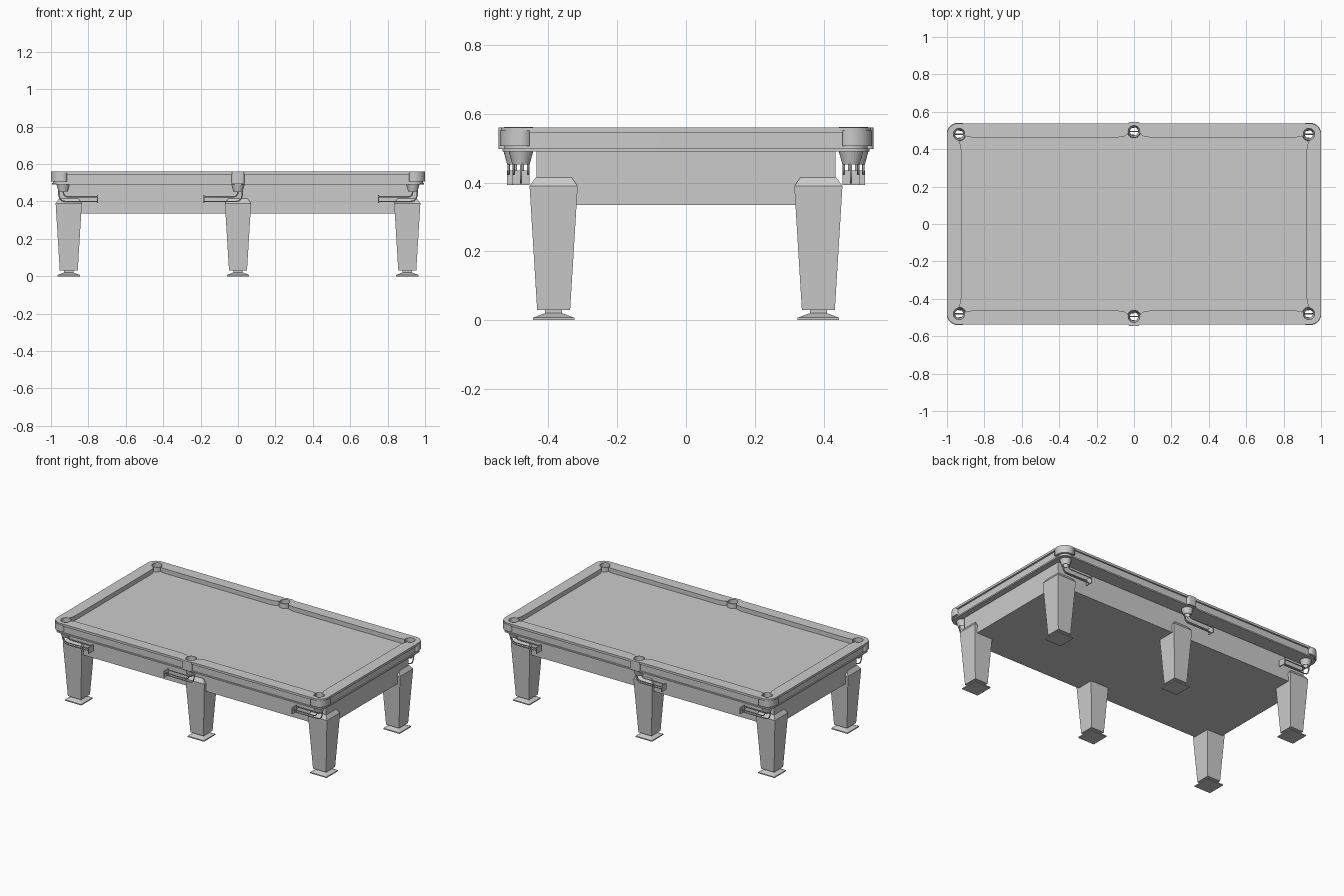
import bpy, bmesh, math

if "Cube" in bpy.data.objects:
    bpy.data.objects.remove(bpy.data.objects["Cube"])

QUADS = [(1, 1), (-1, 1), (-1, -1), (1, -1)]
CORNER, SIDE, HOLE = (0.935, 0.48), (0, 0.495), 0.031


def add_mesh(name, bm, smooth=False):
    bmesh.ops.recalc_face_normals(bm, faces=bm.faces)
    me = bpy.data.meshes.new(name)
    bm.to_mesh(me)
    bm.free()
    ob = bpy.data.objects.new(name, me)
    bpy.context.collection.objects.link(ob)
    if smooth:
        me.shade_smooth()
    return ob


def arc(cx, cy, r, a0, a1, n=12):
    return [(cx + r * math.cos(math.radians(a0 + (a1 - a0) * i / n)),
             cy + r * math.sin(math.radians(a0 + (a1 - a0) * i / n))) for i in range(n + 1)]


def curve_object(name, paths, cyclic, make2d=False, extrude=0, bevel=0, z=0):
    cu = bpy.data.curves.new(name, 'CURVE')
    cu.dimensions = '2D' if make2d else '3D'
    if make2d:
        cu.fill_mode = 'BOTH'
    cu.extrude, cu.bevel_depth, cu.bevel_resolution = extrude, bevel, 2
    cu.use_fill_caps = bevel > 0
    for path in paths:
        sp = cu.splines.new('POLY')
        sp.points.add(len(path) - 1)
        for p, co in zip(sp.points, path):
            p.co = (co[0], co[1], co[2] if len(co) > 2 else 0, 1)
        sp.use_cyclic_u = cyclic
    tmp = bpy.data.objects.new(name + "_curve", cu)
    bpy.context.collection.objects.link(tmp)
    bpy.context.view_layer.update()
    me = bpy.data.meshes.new_from_object(tmp.evaluated_get(bpy.context.evaluated_depsgraph_get()))
    bpy.data.objects.remove(tmp)
    ob = bpy.data.objects.new(name, me)
    ob.location.z = z
    bpy.context.collection.objects.link(ob)
    return ob


def plate(name, loops, z0, z1):
    return curve_object(name, loops, True, True, (z1 - z0) / 2, 0, (z0 + z1) / 2)


def rounded(w, h, r):
    pts = []
    for i, (sx, sy) in enumerate(QUADS):
        pts += arc(sx * (w - r), sy * (h - r), r, 90 * i, 90 * i + 90)
    return pts


def loft(name, profile, sides, cx, cy, smooth=False, caps=True):
    # stack of rings (z, radius); four sides gives an upright square section
    bm = bmesh.new()
    k, off = (math.sqrt(2), math.pi / 4) if sides == 4 else (1, 0)
    rings = [[bm.verts.new((cx + k * r * math.cos(off + 2 * math.pi * i / sides),
                            cy + k * r * math.sin(off + 2 * math.pi * i / sides), z))
              for i in range(sides)] for z, r in profile]
    for a, b in zip(rings, rings[1:]):
        for i in range(sides):
            j = (i + 1) % sides
            bm.faces.new((a[i], a[j], b[j], b[i]))
    if caps:
        bm.faces.new(rings[0])
        bm.faces.new(rings[-1])
    return add_mesh(name, bm, smooth)


def box(name, x0, x1, y0, y1, z0, z1):
    bm = bmesh.new()
    bmesh.ops.create_cube(bm, size=1)
    for v in bm.verts:
        v.co = ((x0 + x1) / 2 + v.co.x * (x1 - x0), (y0 + y1) / 2 + v.co.y * (y1 - y0),
                (z0 + z1) / 2 + v.co.z * (z1 - z0))
    return add_mesh(name, bm)


# cushion outline: one quarter, mirrored round, with pocket mouths
quarter = arc(*SIDE, HOLE, 90, -8, 8)
quarter += [(0.038, 0.478), (0.052, 0.469), (0.085, 0.463), (0.865, 0.463), (0.892, 0.467), (0.906, 0.474)]
quarter += arc(*CORNER, HOLE, 165, -75, 14)
quarter += [(0.932, 0.438), (0.926, 0.42), (0.923, 0.395), (0.923, 0)]
inner = []
for i, (sx, sy) in enumerate([(1, 1), (1, -1), (-1, -1), (-1, 1)]):
    q = [(x * sx, y * sy) for x, y in quarter]
    q = q[::-1] if i % 2 else q
    inner += q[1:]

pockets = [(CORNER[0] * sx, CORNER[1] * sy) for sx, sy in QUADS] + [(0, SIDE[1]), (0, -SIDE[1])]
holes = [arc(x, y, HOLE, 0, 345, 23) for x, y in pockets]

# table top layers
plate("rail_cap", [rounded(1.0, 0.538, 0.06), inner], 0.545, 0.56)
plate("cushion_rail", [rounded(0.988, 0.528, 0.05), inner], 0.53, 0.545)
plate("playing_bed", [rounded(0.988, 0.528, 0.05)] + holes, 0.499, 0.53)
plate("lower_trim", [rounded(0.994, 0.534, 0.055)] + holes, 0.49, 0.499)

# cabinet
box("cabinet", -0.955, 0.955, -0.435, 0.435, 0.335, 0.49)

# tapered legs and feet
for x in (-0.905, 0, 0.905):
    for y in (-0.385, 0.385):
        loft("leg", [(0.03, 0.048), (0.39, 0.07), (0.415, 0.052)], 4, x, y)
        loft("foot", [(0, 0.06), (0.007, 0.06), (0.02, 0.025), (0.032, 0.025)], 4, x, y)

# pocket cups, open through the bottom
for x, y in pockets:
    loft("pocket_cup", [(0.561, 0.031), (0.561, 0.035), (0.505, 0.037), (0.492, 0.036), (0.452, 0.025),
                        (0.452, 0.022), (0.492, 0.03), (0.561, 0.031)], 24, x, y, caps=False)

# corner and side castings
corner = arc(0.941, 0.481, 0.06, 0, 90) + [(0.915, 0.541), (0.915, 0.51)]
corner += arc(*CORNER, 0.034, 120, -30) + [(0.965, 0.455), (1.001, 0.455)]
for sx, sy in QUADS:
    plate("corner_casting", [[(x * sx, y * sy) for x, y in corner]], 0.507, 0.551)
for s in (-1, 1):
    side = arc(0.021, 0.532, 0.013, 0, 90, 5) + arc(-0.021, 0.532, 0.013, 90, 180, 5)
    side += arc(*SIDE, 0.032, 155, 25)
    plate("side_casting", [[(x, y * s) for x, y in side]], 0.497, 0.56)

# ball return racks: three bent rods and an end stop
for x, y in pockets:
    d = -1 if x >= 0 else 1
    low = [(-0.024, 0.465), (-0.023, 0.435), (-0.017, 0.415), (-0.006, 0.404), (0.01, 0.4), (0.183, 0.4)]
    high = [(0, 0.465), (0.002, 0.442), (0.009, 0.43), (0.022, 0.425), (0.183, 0.425)]
    rods = [[(x + d * px, y, pz) for px, pz in low]]
    rods += [[(x + d * px, y + o, pz) for px, pz in high] for o in (-0.021, 0.021)]
    curve_object("return_rods", rods, False, bevel=0.0035)
    xe = x + d * 0.183
    box("return_stop", xe - 0.003, xe + 0.003, y - 0.025, y + 0.025, 0.393, 0.435)
